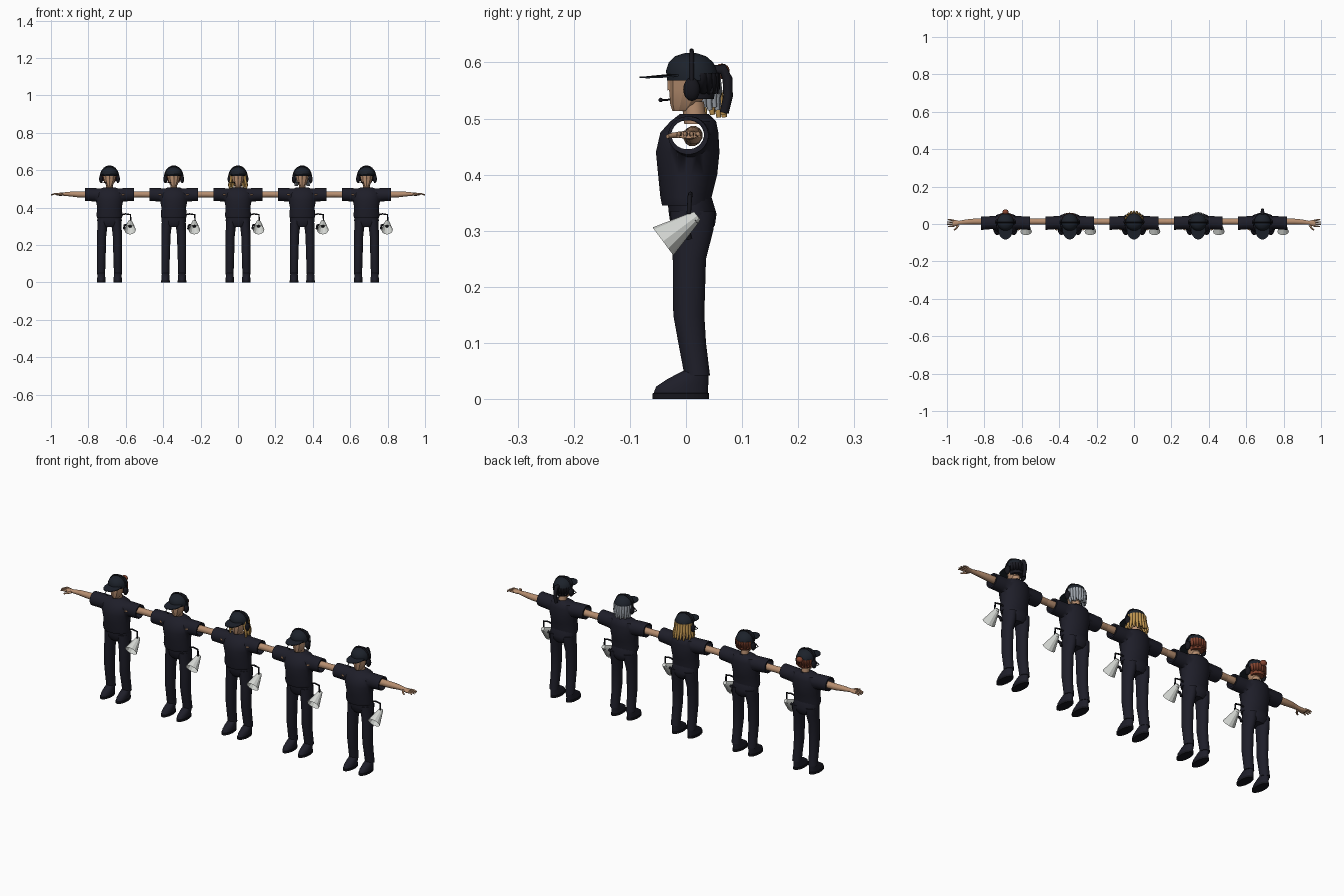
import bpy, bmesh, math
from mathutils import Vector, Matrix

if "Cube" in bpy.data.objects:
    bpy.data.objects.remove(bpy.data.objects["Cube"])


def material(name, *rgb):
    mat = bpy.data.materials.new(name)
    mat.use_nodes = True
    mat.diffuse_color = (*rgb, 1)
    mat.node_tree.nodes["Principled BSDF"].inputs["Base Color"].default_value = (*rgb, 1)
    return mat


navy = material("navy cloth", .013, .013, .022)
cap_navy = material("cap navy", .012, .016, .024)
black = material("black plastic", .008, .008, .012)
skin = material("skin", .47, .27, .16)
white = material("megaphone white", .66, .68, .65)
silver = material("silver hair", .33, .36, .40)
blonde = material("blonde hair", .52, .30, .08)
auburn = material("auburn hair", .24, .06, .03)
dark_hair = material("dark hair", .010, .010, .015)


def add(name, bm, mat, angle=40):
    """Turn a bmesh into an object, smooth below the given angle."""
    bmesh.ops.recalc_face_normals(bm, faces=bm.faces)
    mesh = bpy.data.meshes.new(name)
    bm.to_mesh(mesh)
    bm.free()
    mesh.materials.append(mat)
    if angle:
        mesh.shade_smooth()
        mesh.set_sharp_from_angle(angle=math.radians(angle))
    obj = bpy.data.objects.new(name, mesh)
    bpy.context.collection.objects.link(obj)
    return obj


def loft(name, mat, rings, axis="z", sides=20, angle=40, side=1):
    """Skin ellipses (position, centre a, centre b, radius a, radius b) along an axis."""
    bm = bmesh.new()
    loops = []
    for pos, ca, cb, ra, rb in rings:
        loop = []
        for i in range(sides):
            t = math.tau * (i + .5) / sides
            a, b = ca + ra * math.cos(t), cb + rb * math.sin(t)
            p = (a, b, pos) if axis == "z" else (pos, a, b)
            loop.append(bm.verts.new((p[0] * side, p[1], p[2])))
        loops.append(loop)
    for low, high in zip(loops, loops[1:]):
        for i in range(sides):
            j = (i + 1) % sides
            bm.faces.new((low[i], low[j], high[j], high[i]))
    bm.faces.new(loops[0])
    bm.faces.new(loops[-1])
    return add(name, bm, mat, angle)


def tube(name, mat, points, radius, tip=1, side=1):
    """Round tube through points, tapering to the tip."""
    curve = bpy.data.curves.new(name, "CURVE")
    curve.dimensions = "3D"
    curve.bevel_depth = radius
    curve.bevel_resolution = 2
    curve.use_fill_caps = True
    spline = curve.splines.new("POLY")
    spline.points.add(len(points) - 1)
    for i, (x, y, z) in enumerate(points):
        spline.points[i].co = (x * side, y, z, 1)
        spline.points[i].radius = 1 + (tip - 1) * i / (len(points) - 1)
    curve.materials.append(mat)
    obj = bpy.data.objects.new(name, curve)
    bpy.context.collection.objects.link(obj)
    return obj


def ball(name, mat, centre, size):
    bm = bmesh.new()
    bmesh.ops.create_uvsphere(bm, u_segments=14, v_segments=8, radius=1,
                              matrix=Matrix.LocRotScale(Vector(centre), None, Vector(size)))
    return add(name, bm, mat)


def cone(name, mat, start, end, r1, r2, caps=True, sides=12, angle=0):
    start, end = Vector(start), Vector(end)
    turn = (end - start).to_track_quat("Z", "Y")
    bm = bmesh.new()
    bmesh.ops.create_cone(bm, cap_ends=caps, segments=sides, radius1=r1, radius2=r2,
                          depth=(end - start).length,
                          matrix=Matrix.LocRotScale((start + end) / 2, turn, None))
    return add(name, bm, mat, angle)


parts = []

# Shirt: torso joined to the sleeves, then hollowed along the arms
shirt = loft("shirt", navy, [
    (.345, 0, .002, .067, .045), (.36, 0, 0, .07, .046), (.40, 0, .003, .066, .053),
    (.44, 0, .003, .074, .057), (.475, 0, .006, .075, .052),
    (.495, 0, .013, .062, .041), (.508, 0, .015, .03, .026)], sides=28)
half = [(.13, .004, .47, .036, .034), (.08, .007, .468, .035, .036), (.04, .008, .465, .037, .037)]
sleeves = loft("sleeves", navy, [(-r[0], *r[1:]) for r in half] + half[::-1], "x", 24)
hollow = loft("hollow", navy, [(x, .003, .471, .029, .026) for x in (-.2, .2)], "x", 24)
for tool, kind in ((sleeves, "UNION"), (hollow, "DIFFERENCE")):
    tool.hide_render = True
    mod = shirt.modifiers.new(kind, "BOOLEAN")
    mod.object, mod.operation, mod.solver = tool, kind, "EXACT"
bpy.context.view_layer.update()
result = bpy.data.meshes.new_from_object(shirt.evaluated_get(bpy.context.evaluated_depsgraph_get()))
shirt.modifiers.clear()
shirt.data = result
for tool in (sleeves, hollow):
    bpy.data.objects.remove(tool)
parts.append(shirt)

# Trousers seat, neck, head and nose
parts += [
    loft("trouser_seat", navy, [(.295, 0, .012, .04, .03), (.31, 0, .012, .062, .04),
                                (.33, 0, .012, .067, .043), (.36, 0, .006, .063, .04)]),
    loft("neck", skin, [(.49, 0, .017, .02, .02), (.53, 0, .012, .019, .02)], sides=10),
    loft("head", skin, [(.513, 0, -.008, .013, .016), (.525, 0, -.002, .023, .026),
                        (.55, 0, .006, .032, .036), (.58, 0, .01, .036, .041),
                        (.6, 0, .01, .025, .03)], sides=10, angle=20),
    cone("nose", skin, (0, -.024, .553), (0, -.03, .572), .009, .003, sides=4)]

# Limbs, mirrored
for side, label in ((1, "left"), (-1, "right")):
    parts.append(loft(label + "_trouser_leg", navy, [
        (.042, .045, .02, .022, .023), (.10, .044, .011, .022, .025), (.15, .043, .005, .023, .028),
        (.25, .042, .006, .025, .03), (.30, .038, .011, .027, .038), (.335, .036, .012, .028, .04)],
        side=side))
    shoe = loft(label + "_shoe", navy, [
        (0, .044, -.009, .024, .051), (.01, .044, -.009, .024, .051), (.011, .044, -.009, .022, .049),
        (.022, .044, -.007, .022, .047), (.036, .044, .004, .021, .037), (.052, .044, .019, .018, .021)],
        side=side)
    shoe.data.materials.append(black)
    for face in shoe.data.polygons:
        face.material_index = int(face.center.z < .0105)
    parts.append(shoe)
    parts.append(loft(label + "_arm", skin, [
        (.06, .011, .468, .016, .018), (.13, .013, .47, .017, .017), (.17, .013, .47, .016, .016),
        (.21, .011, .472, .014, .013), (.25, .007, .472, .01, .009), (.262, .005, .471, .016, .009),
        (.283, .004, .471, .019, .007)], "x", 12, side=side))
    for i in range(4):
        y = -.011 + .01 * i
        reach = (.306, .312, .313, .308)[i]
        parts.append(tube(f"{label}_finger_{i}", skin, [
            (.275, y, .472), (.295, y * 1.15, .473), (reach, y * 1.25, .468)], .005, .6, side))
    parts.append(tube(label + "_thumb", skin, [
        (.252, -.006, .471), (.264, -.024, .47), (.276, -.033, .468)], .006, .6, side))
    muff = ball(label + "_earmuff", black, (.045 * side, .01, .552), (.011, .015, .021))
    parts.append(muff)

# Cap with visor
parts.append(loft("cap", cap_navy, [
    (.568, 0, .012, .044, .046), (.585, 0, .01, .045, .046), (.60, 0, .009, .038, .04),
    (.611, 0, .008, .026, .028), (.617, 0, .008, .008, .009)], sides=24))
bm = bmesh.new()
bmesh.ops.create_cone(bm, cap_ends=True, segments=24, radius1=1, radius2=1, depth=1,
                      matrix=Matrix.LocRotScale(Vector((0, -.028, .579)), None, Vector((.039, .055, .003))))
for v in bm.verts:
    v.co.z += .1 * (v.co.y + .028) - 2.5 * v.co.x ** 2
parts.append(add("cap_visor", bm, cap_navy))

# Headset
arc = [math.pi * i / 16 for i in range(17)]
parts += [
    tube("headset_band", black, [(.049 * math.cos(t), .01, .56 + .061 * math.sin(t)) for t in arc], .004),
    tube("microphone_boom", black, [(-.05, 0, .54), (-.042, -.034, .533), (-.02, -.045, .533)], .0018),
    ball("microphone", black, (-.02, -.045, .533), (.005, .004, .004))]

# Megaphone hanging at the left hip
mouth, throat = Vector((.11, -.041, .281)), Vector((.11, .014, .322))
parts += [
    cone("megaphone_bell", white, mouth, throat, .031, .012, caps=False),
    cone("megaphone_back", white, throat, throat + Vector((0, .006, .005)), .012, .009),
    cone("megaphone_driver", black, mouth.lerp(throat, .45), throat, .009, .008),
    tube("megaphone_grip", black, [(.102, -.004, .31), (.08, 0, .305), (.077, .006, .285)], .006),
    tube("megaphone_strap", black, [(.068, .008, .362), (.085, .008, .366), (.112, .007, .362),
                                    (.114, .005, .33)], .004)]


# Hair helpers
def strands(name, mat, offset, bottom, flare, spread, count):
    """Locks hanging from under the cap around the back of the head."""
    made = [loft(name + "_scalp", mat, [(.535, 0, .022, .03, .028), (.58, 0, .016, .039, .042)])]
    for i in range(count):
        t = math.pi / 2 + spread * (2 * i / (count - 1) - 1)
        c, s = math.cos(t), math.sin(t)
        drop = bottom + .005 * (i % 2)
        made.append(tube(f"{name}_{i}", mat, [
            (.037 * c, .014 + .038 * s, .58), (.04 * c, .015 + .042 * s, .55),
            (.04 * flare * c, .016 + .042 * flare * s, drop + .015),
            (.038 * flare * c, .018 + .042 * flare * s, drop)], .009, .5))
    for obj in made:
        obj.location.x = offset


step = .687 / 2
strands("silver_lock", silver, step, .515, .95, 1.5, 11)
strands("blonde_lock", blonde, 0, .502, 1.2, 1.9, 13)
strands("short_auburn_lock", auburn, -step, .54, .85, 1.2, 9)
strands("tied_auburn_lock", auburn, -2 * step, .545, .8, 1.2, 9)
strands("tied_dark_lock", dark_hair, 2 * step, .545, .8, 1.2, 9)
bun = ball("hair_bun", auburn, (-2 * step, .064, .584), (.017, .014, .014))
tail = tube("ponytail", dark_hair, [(0, .05, .585), (0, .066, .588), (0, .074, .57),
                                    (0, .075, .54), (0, .068, .51)], .01, .8)
tail.location.x = 2 * step

# Repeat the uniformed figure along the row
for n in (-2, -1, 1, 2):
    for part in parts:
        twin = part.copy()
        twin.name = f"{part.name}_{n + 3}"
        twin.location.x = n * step
        bpy.context.collection.objects.link(twin)
